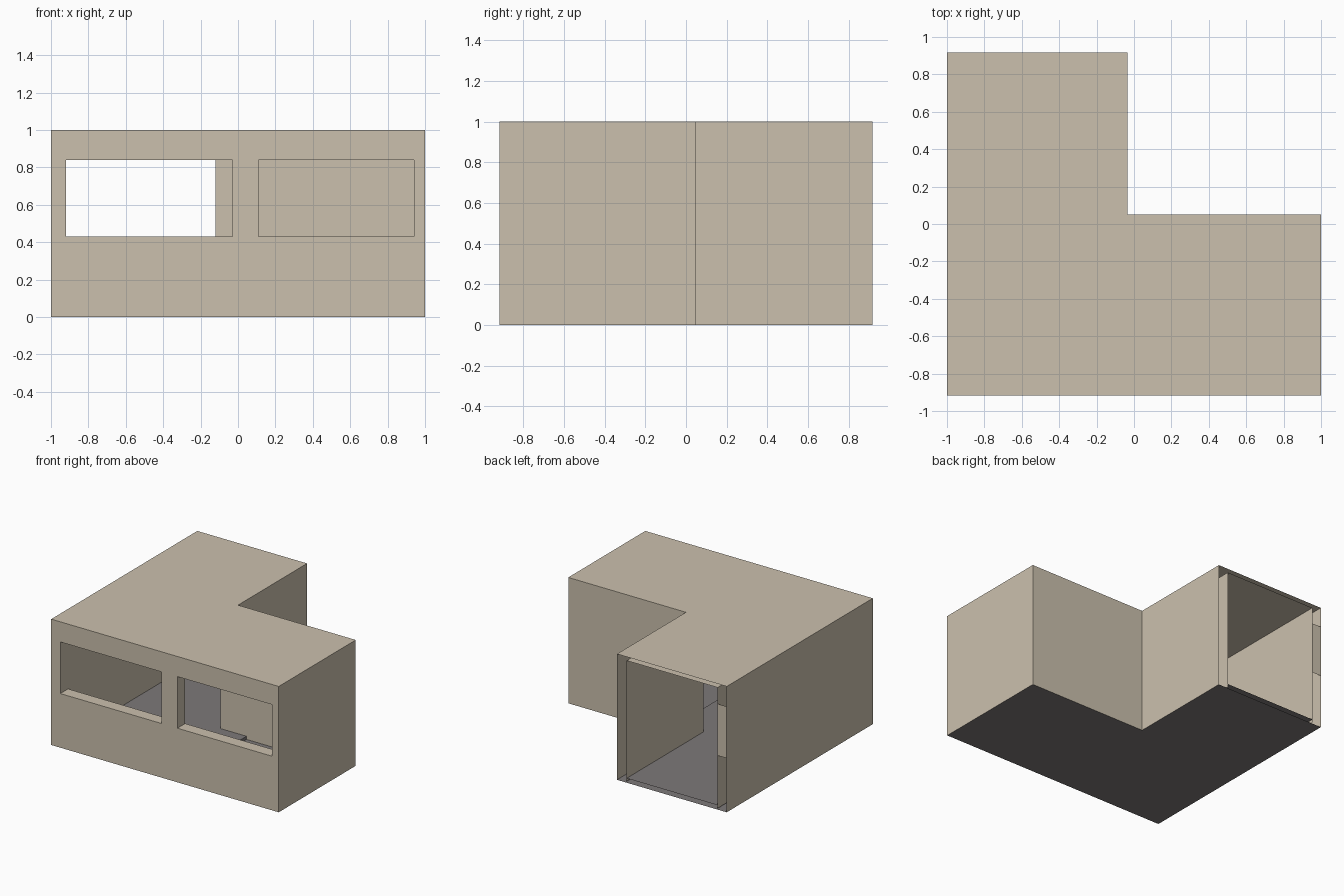
import bpy, bmesh

if "Cube" in bpy.data.objects:
    bpy.data.objects.remove(bpy.data.objects["Cube"])

def material(name, rgb):
    m = bpy.data.materials.new(name)
    m.diffuse_color = (*rgb, 1)
    m.use_nodes = True
    m.node_tree.nodes["Principled BSDF"].inputs["Base Color"].default_value = m.diffuse_color
    return m

BEIGE = material("warm beige", (0.60, 0.53, 0.42))
GREY = material("floor grey", (0.205, 0.19, 0.19))

WINDOWS = [(-0.92, -0.03), (0.11, 0.94)]   # x ranges of the two front windows
SILL, HEAD = 0.43, 0.84
FRONT, INNER_FRONT = -0.917, -0.82
BACK = 0.917
FLOOR, CEILING = 0.035, 0.97
LOW_FLOOR, STEP = 0.01, 0.11               # sunken floor right of x = STEP

def build(name, mat, faces):
    bm = bmesh.new()
    for pts in faces:
        bm.faces.new([bm.verts.new(p) for p in pts])
    bmesh.ops.remove_doubles(bm, verts=bm.verts, dist=1e-4)
    me = bpy.data.meshes.new(name)
    bm.to_mesh(me)
    bm.free()
    me.materials.append(mat)
    ob = bpy.data.objects.new(name, me)
    bpy.context.collection.objects.link(ob)
    return ob

def walls(path, z0, z1):
    """Vertical quads along an open plan path."""
    return [[(*a, z0), (*b, z0), (*b, z1), (*a, z1)] for a, b in zip(path, path[1:])]

def flat(path, z, up=True):
    pts = [(x, y, z) for x, y in path]
    return [pts if up else pts[::-1]]

def front_panel(x0, x1, z0, z1, y, flip=False):
    """Front wall as a grid of quads, leaving out the window cells."""
    xs = sorted({x0, x1, *[x for w in WINDOWS for x in w]})
    zs = [z0, SILL, HEAD, z1]
    out = []
    for a, b in zip(xs, xs[1:]):
        for i in range(3):
            if i == 1 and (a, b) in WINDOWS:
                continue
            q = [(a, y, zs[i]), (b, y, zs[i]), (b, y, zs[i + 1]), (a, y, zs[i + 1])]
            out.append(q[::-1] if flip else q)
    return out

# Plans run counter-clockwise from the front left; the wing's back end stays open
outer = [(1, FRONT), (1, 0.05), (-0.035, 0.05), (-0.035, BACK), (-1, BACK), (-1, FRONT)]
inner = [(0.94, INNER_FRONT), (0.94, -0.05), (-0.12, -0.05), (-0.12, BACK),
         (-0.92, BACK), (-0.92, INNER_FRONT)]

# Outer shell
build("outer_walls", BEIGE, walls(outer[:4], 0, 1) + walls(outer[4:], 0, 1)
      + front_panel(-1, 1, 0, 1, FRONT))
build("roof", BEIGE, flat(outer, 1))
build("base", GREY, flat(outer, 0, up=False))

# Inner shell
rev = inner[::-1]
build("inner_walls", BEIGE, walls(rev[:2], LOW_FLOOR, CEILING) + walls(rev[2:], LOW_FLOOR, CEILING)
      + front_panel(-0.92, 0.94, LOW_FLOOR, CEILING, INNER_FRONT, flip=True))
build("ceiling", BEIGE, flat(inner, CEILING, up=False))
upper = [(STEP, INNER_FRONT), (STEP, -0.05)] + inner[2:]
lower = [(STEP, INNER_FRONT), inner[0], inner[1], (STEP, -0.05)]
build("inner_floor", GREY, flat(upper, FLOOR) + flat(lower, LOW_FLOOR)
      + walls(upper[:2], LOW_FLOOR, FLOOR))

# Window reveals
for i, (a, b) in enumerate(WINDOWS):
    ring = [(a, SILL), (b, SILL), (b, HEAD), (a, HEAD)]
    build(f"window_reveal_{i + 1}", BEIGE,
          [[(*(p[0], FRONT), p[1]), (q[0], FRONT, q[1]),
            (q[0], INNER_FRONT, q[1]), (p[0], INNER_FRONT, p[1])]
           for p, q in zip(ring, ring[1:] + ring[:1])])

# Small cover plate on the end of the left wall
build("end_plate", BEIGE, walls([(-0.92, BACK), (-1, BACK)], SILL, HEAD))
